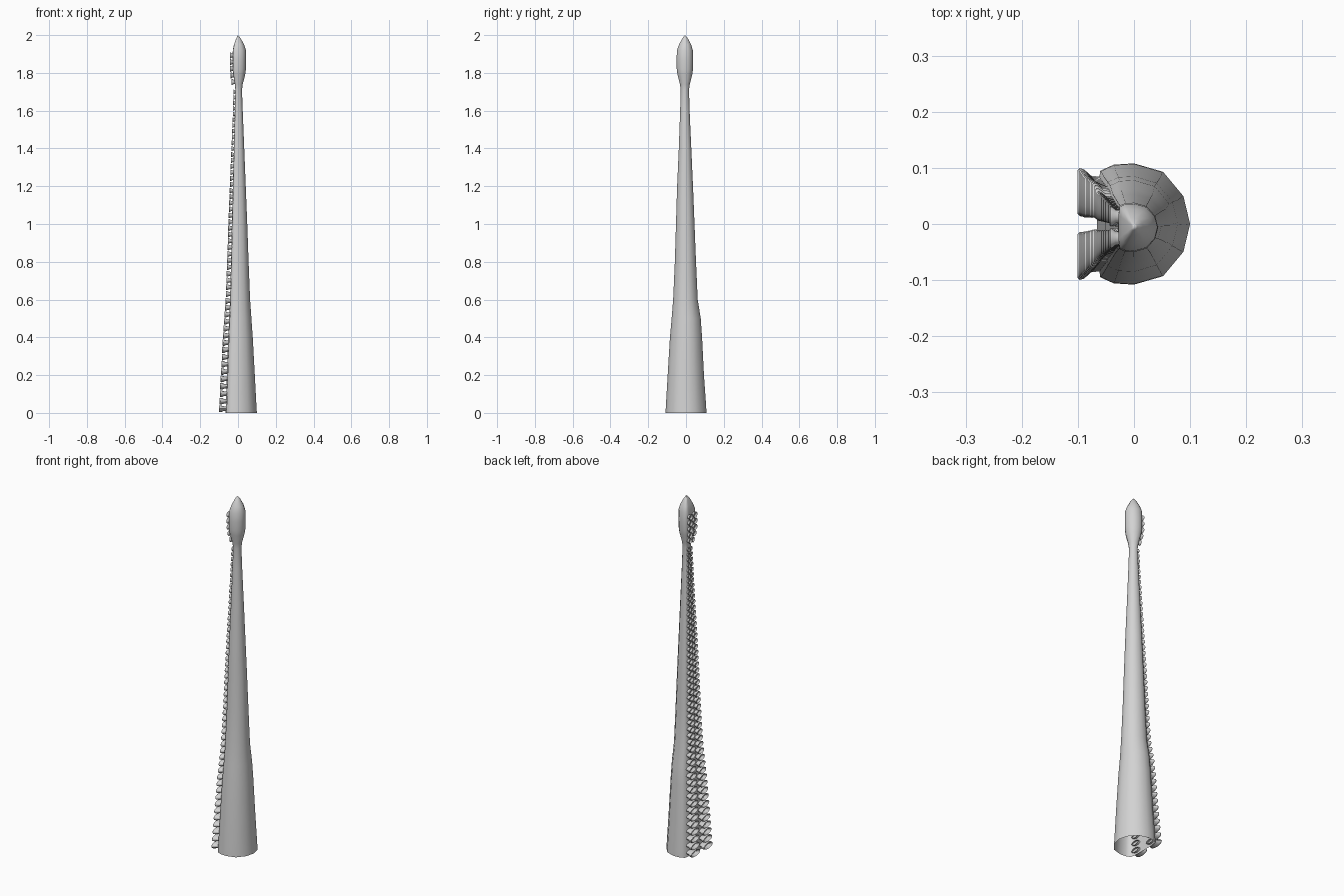
import bpy, bmesh, math
from mathutils import Vector

if "Cube" in bpy.data.objects:
    bpy.data.objects.remove(bpy.data.objects["Cube"])

grey = bpy.data.materials.new("soft grey")
grey.diffuse_color = (0.65, 0.65, 0.65, 1)
grey.use_nodes = True
grey.node_tree.nodes["Principled BSDF"].inputs["Base Color"].default_value = grey.diffuse_color

# Rings along the arm: height, x radius, y radius, y centre
RINGS = [(0, .100, .108, 0), (.03, .098, .107, 0), (.2, .089, .096, -.001),
         (.4, .078, .085, 0), (.5, .071, .077, .001), (.6, .064, .065, -.003),
         (.8, .056, .056, -.003), (1.0, .049, .049, -.004), (1.2, .041, .042, -.005),
         (1.4, .033, .033, -.005), (1.6, .025, .025, -.006), (1.71, .021, .022, -.006),
         (1.74, .025, .026, -.006), (1.79, .038, .039, -.006), (1.82, .042, .043, -.006),
         (1.87, .043, .044, -.006), (1.92, .042, .042, -.006), (1.95, .032, .032, -.005),
         (1.98, .016, .016, -.005), (1.994, .006, .006, -.005)]
# Half of the cross-section: round towards +x, flattened towards -x
HALF = [(1, 0), (.88, .46), (.52, .86), (0, 1), (-.36, .98), (-.6, .88), (-.66, .5), (-.66, 0)]
SECTION = HALF + [(x, -y) for x, y in HALF[-2:0:-1]]


def ring_at(z):
    """Interpolated x radius, y radius and y centre at a height."""
    for a, b in zip(RINGS, RINGS[1:]):
        if a[0] <= z <= b[0]:
            t = (z - a[0]) / (b[0] - a[0])
            return [p + (q - p) * t for p, q in zip(a[1:], b[1:])]


def bridge(bm, a, b):
    n = len(a)
    for i in range(n):
        bm.faces.new((a[i], a[(i + 1) % n], b[(i + 1) % n], b[i]))


def finish(bm, name, angle):
    bmesh.ops.recalc_face_normals(bm, faces=bm.faces)
    mesh = bpy.data.meshes.new(name)
    bm.to_mesh(mesh)
    bm.free()
    mesh.materials.append(grey)
    obj = bpy.data.objects.new(name, mesh)
    bpy.context.collection.objects.link(obj)
    bpy.ops.object.select_all(action='DESELECT')
    obj.select_set(True)
    bpy.context.view_layer.objects.active = obj
    bpy.ops.object.shade_smooth_by_angle(angle=math.radians(angle))


# Arm: lofted skin, open at the base, closed to a point at the tip
bm = bmesh.new()
loops = [[bm.verts.new((x * rx, cy + y * ry, z)) for x, y in SECTION]
         for z, rx, ry, cy in RINGS]
for a, b in zip(loops, loops[1:]):
    bridge(bm, a, b)
tip = bm.verts.new((0, -.005, 2))
for i, v in enumerate(loops[-1]):
    bm.faces.new((v, loops[-1][(i + 1) % len(SECTION)], tip))
finish(bm, "arm", 60)

# Sucker cup profile: (radius, distance out of the arm), stalk, rim, hollow
CUP = [(.62, -.25), (.68, .35), (.95, .7), (1, .9), (.9, 1), (.72, .85), (.45, .5)]
SIDES = 12


def add_sucker(bm, centre, ry, rz, depth):
    cup = []
    for r, d in CUP:
        cup.append([bm.verts.new(centre + Vector((
            -d * depth,
            r * ry * math.cos(2 * math.pi * i / SIDES),
            r * rz * math.sin(2 * math.pi * i / SIDES)))) for i in range(SIDES)])
    for a, b in zip(cup, cup[1:]):
        bridge(bm, a, b)
    bm.faces.new(cup[-1])


# Paired suckers up the flat side, shrinking towards the neck
bm = bmesh.new()
z = .022
while z < 1.71:
    rx, ry, cy = ring_at(z)
    for side in (-1, 1):
        add_sucker(bm, Vector((-.64 * rx, cy + side * .53 * ry, z)),
                   .40 * ry, .0185 - .0035 * z, .36 * rx + .002)
    z += .0400 - .0065 * z
finish(bm, "arm_suckers", 50)

# Larger suckers on the club
bm = bmesh.new()
for k in range(5):
    z = 1.752 + .035 * k
    rx, ry, cy = ring_at(z)
    for side in (-1, 1):
        add_sucker(bm, Vector((-.64 * rx, cy + side * .45 * ry, z)), .41 * ry, .0165, .016)
finish(bm, "club_suckers", 50)
